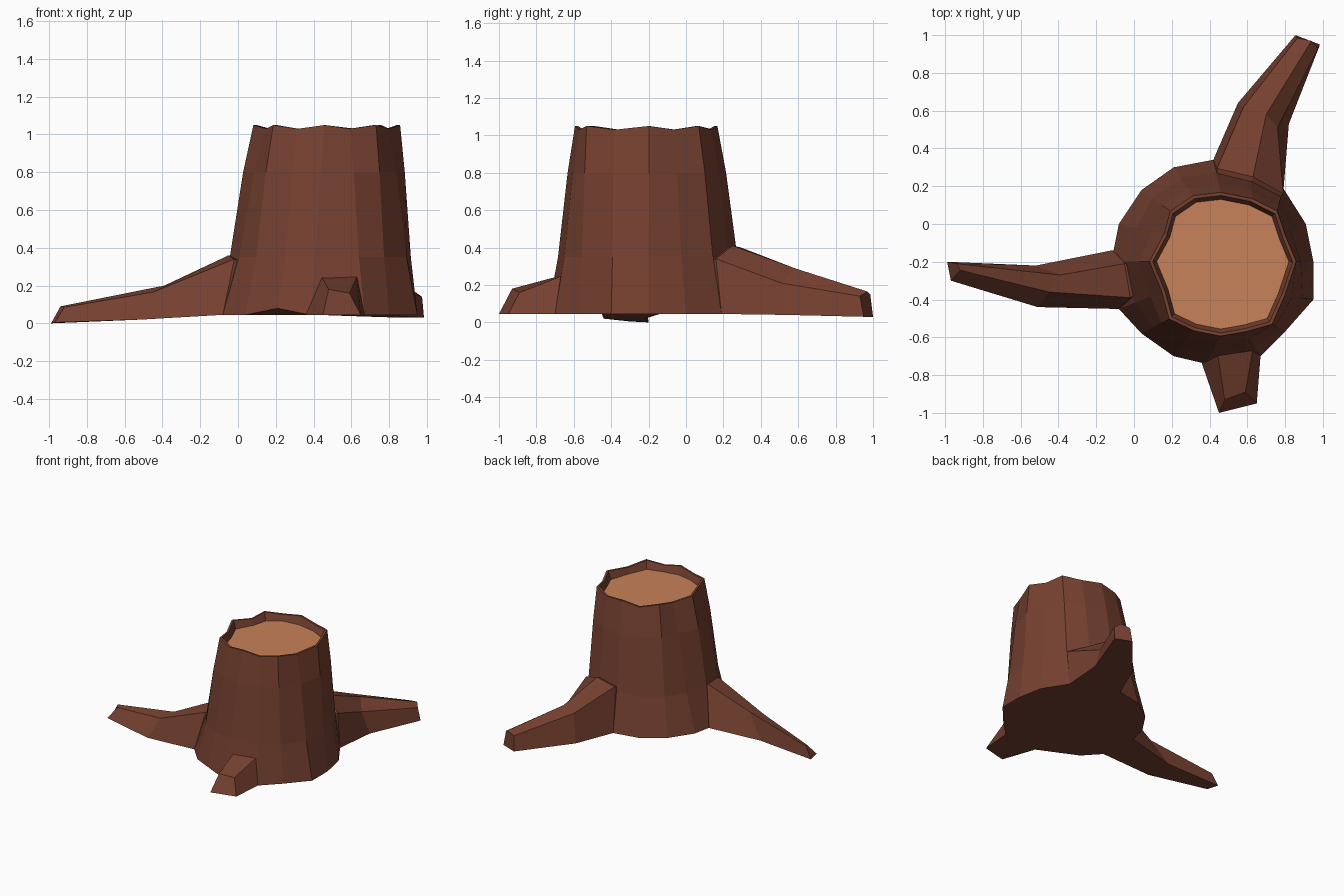
import bpy, bmesh
from mathutils import Vector

if "Cube" in bpy.data.objects:
    bpy.data.objects.remove(bpy.data.objects["Cube"])


def material(name, rgb):
    m = bpy.data.materials.new(name)
    m.diffuse_color = (*rgb, 1)
    m.use_nodes = True
    m.node_tree.nodes["Principled BSDF"].inputs["Base Color"].default_value = m.diffuse_color
    return m


BARK = material("bark", (0.18, 0.052, 0.03))
WOOD = material("cut_wood", (0.58, 0.225, 0.1))


def loft(name, rings, cap_mat=None):
    """Skin a list of equal-length point rings and cap both ends."""
    bm = bmesh.new()
    vs = [[bm.verts.new(p) for p in r] for r in rings]
    n = len(vs[0])
    for a, b in zip(vs, vs[1:]):
        for i in range(n):
            j = (i + 1) % n
            bm.faces.new((a[i], a[j], b[j], b[i]))
    bm.faces.new(vs[0][::-1])
    top = bm.faces.new(vs[-1])
    bmesh.ops.recalc_face_normals(bm, faces=bm.faces)
    if cap_mat:
        top.material_index = 1
    me = bpy.data.meshes.new(name)
    bm.to_mesh(me)
    bm.free()
    me.materials.append(BARK)
    if cap_mat:
        me.materials.append(cap_mat)
    ob = bpy.data.objects.new(name, me)
    bpy.context.collection.objects.link(ob)
    return ob


# Trunk outlines: flared base and cut top, 16 sides each
base = [(.95, -.20), (.91, 0), (.79, .19), (.62, .29), (.42, .34), (.21, .30),
        (.04, .18), (-.08, 0), (-.12, -.20), (-.08, -.45), (.04, -.58),
        (.21, -.70), (.38, -.74), (.67, -.70), (.80, -.57), (.95, -.40)]
cut = [(.82, -.20), (.77, -.08), (.73, .04), (.61, .10), (.46, .13), (.33, .115),
       (.22, .04), (.19, -.07), (.12, -.20), (.18, -.345), (.215, -.475),
       (.33, -.53), (.46, -.556), (.58, -.535), (.705, -.50), (.765, -.365)]
CENTRE = Vector((.47, -.215))


def top_ring(scale, z, wave=0):
    return [Vector((*(CENTRE + (Vector(p) - CENTRE) * scale), z - wave * (i % 2)))
            for i, p in enumerate(cut)]


rim = top_ring(1.11, 1.05, .02)
foot = [Vector((x, y, .08 if i == 11 else .045)) for i, (x, y) in enumerate(base)]


def between(t, z):
    return [Vector((*a.lerp(b, t).xy, z)) for a, b in zip(rim, foot)]


# Trunk: flared sides, thin wavy rim, sunken cut face
loft("trunk", [foot, between(.62, .35), between(.27, .80), rim,
               top_ring(1.06, 1.05, .02), top_ring(1.0, .985)], WOOD)


def root(name, sections):
    """Root whose first section is continued inside the trunk."""
    inner = []
    for p in sections[0]:
        v = Vector(p)
        inner.append((*v.xy.lerp(Vector((.42, -.2)), .3), .05 + (v.z - .045) * .85))
    loft(name, [inner] + sections)


# Roots: cross-sections from the trunk to the tip
root("left_root", [
    [(-.12, -.14, .045), (-.05, -.21, .36), (-.02, -.39, .34), (-.08, -.45, .045)],
    [(-.52, -.22, .02), (-.39, -.27, .20), (-.45, -.36, .165), (-.51, -.44, .02)],
    [(-.99, -.20, .0), (-.94, -.21, .09), (-.92, -.245, .085), (-.97, -.30, .005)]])
root("back_root", [
    [(.42, .34, .045), (.44, .295, .40), (.63, .25, .41), (.79, .16, .34), (.79, .19, .045)],
    [(.55, .64, .04), (.58, .62, .27), (.70, .58, .29), (.76, .51, .21), (.82, .53, .04)],
    [(.855, 1.0, .03), (.865, .985, .15), (.94, .97, .165), (.975, .93, .14), (.985, .95, .03)]])
root("front_root", [
    [(.36, -.74, .045), (.44, -.67, .25), (.63, -.66, .25), (.67, -.70, .045)],
    [(.45, -1.0, .045), (.48, -.93, .18), (.59, -.89, .16), (.65, -.95, .045)]])
